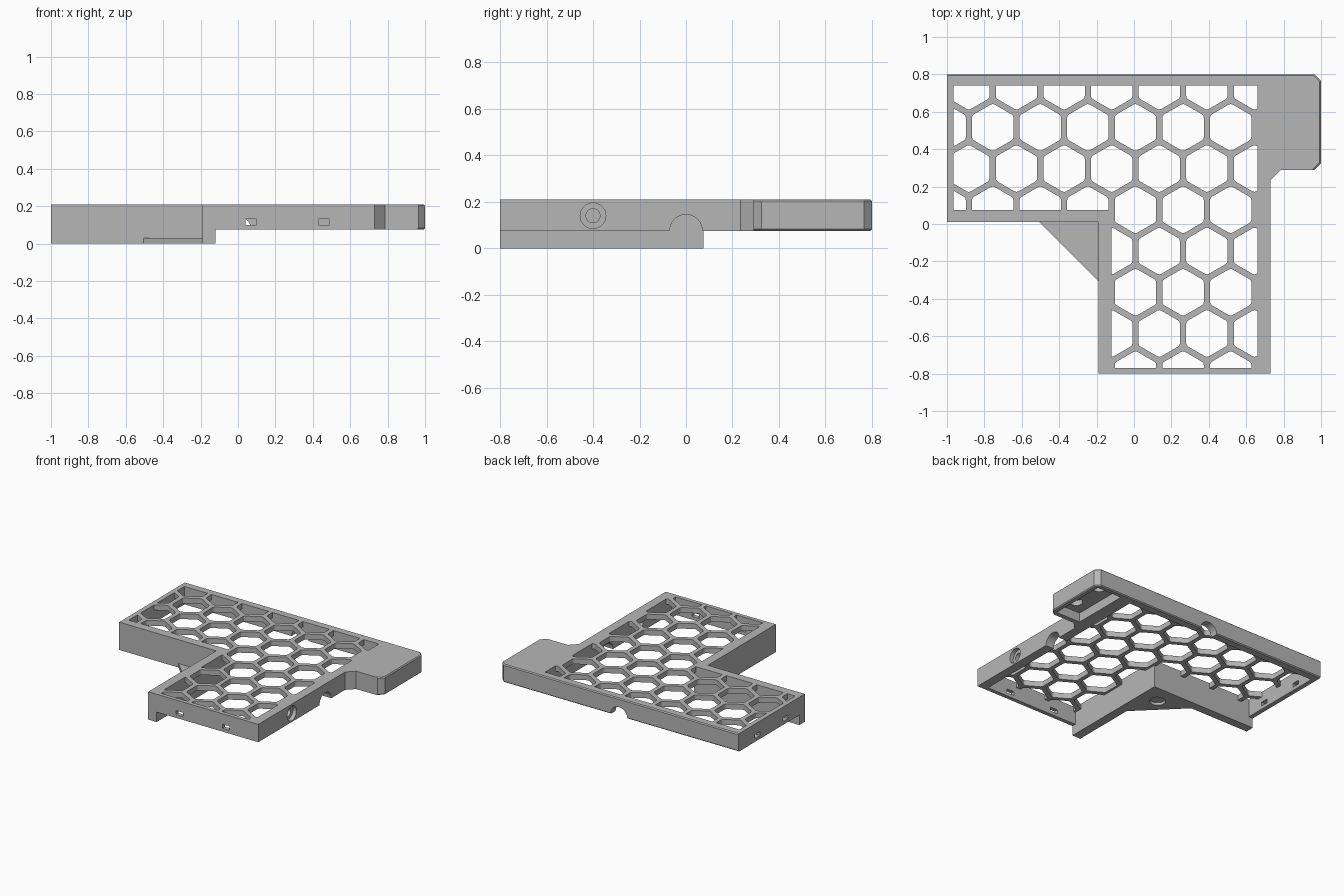
import bpy, bmesh, math
from mathutils import Matrix, Vector

if "Cube" in bpy.data.objects:
    bpy.data.objects.remove(bpy.data.objects["Cube"], do_unlink=True)

grey = bpy.data.materials.new("light grey")
grey.use_nodes = True
grey.diffuse_color = (0.47, 0.47, 0.47, 1)
grey.node_tree.nodes["Principled BSDF"].inputs["Base Color"].default_value = (0.47, 0.47, 0.47, 1)

TOP, RIM = 0.21, 0.075


def add_prism(bm, pts, z0, z1):
    base = [bm.verts.new((x, y, z0)) for x, y in pts]
    face = bm.faces.new(base)
    out = bmesh.ops.extrude_face_region(bm, geom=[face])
    verts = [g for g in out["geom"] if isinstance(g, bmesh.types.BMVert)]
    bmesh.ops.translate(bm, verts=verts, vec=(0, 0, z1 - z0))


def finish(name, bm):
    bmesh.ops.recalc_face_normals(bm, faces=bm.faces)
    mesh = bpy.data.meshes.new(name)
    bm.to_mesh(mesh)
    bm.free()
    mesh.materials.append(grey)
    obj = bpy.data.objects.new(name, mesh)
    bpy.context.collection.objects.link(obj)
    return obj


def prism(name, pts, z0, z1):
    bm = bmesh.new()
    add_prism(bm, pts, z0, z1)
    return finish(name, bm)


def rod(centre, axis, radius, length):
    bm = bmesh.new()
    turn = Vector(axis).to_track_quat('Z', 'Y').to_matrix().to_4x4()
    bmesh.ops.create_cone(bm, cap_ends=True, segments=48, radius1=radius, radius2=radius,
                          depth=length, matrix=Matrix.Translation(centre) @ turn)
    return finish("cutter", bm)


def block(x0, x1, y0, y1, z0, z1):
    return prism("cutter", [(x0, y0), (x1, y0), (x1, y1), (x0, y1)], z0, z1)


def cut(obj, cutter):
    cutter.hide_render = True
    mod = obj.modifiers.new("cut", 'BOOLEAN')
    mod.operation, mod.solver, mod.object = 'DIFFERENCE', 'EXACT', cutter
    bpy.context.view_layer.objects.active = obj
    bpy.ops.object.modifier_apply(modifier=mod.name)
    bpy.data.objects.remove(cutter, do_unlink=True)


def rounded_hexagon(cx, cy, radius, blend=0.1):
    corners = [Vector((cx + radius * math.sin(k * math.pi / 3),
                       cy + radius * math.cos(k * math.pi / 3))) for k in range(6)]
    pts = []
    for k, c in enumerate(corners):
        a, b = c.lerp(corners[k - 1], blend), c.lerp(corners[(k + 1) % 6], blend)
        pts += [a, (a + b) / 4 + c / 2, b]
    return pts


# Outer frame with the side tab
outline = [(-1, 0.8), (-1, 0.01), (-0.19, 0.01), (-0.19, -0.8), (0.73, -0.8), (0.73, 0.235),
           (0.785, 0.29), (0.965, 0.29), (1, 0.325), (1, 0.765), (0.965, 0.8)]
cavity = [(-0.965, 0.74), (-0.965, 0.075), (-0.12, 0.075), (-0.12, -0.77), (0.66, -0.77), (0.66, 0.74)]
bm = bmesh.new()
add_prism(bm, outline, RIM, TOP)
# Fine chamfer along the back and the tab
edges = [e for e in bm.edges if abs(e.verts[0].co.z - e.verts[1].co.z) < 0.01
         and all(v.co.y > 0.76 or v.co.x > 0.95 for v in e.verts)]
bmesh.ops.bevel(bm, geom=edges, offset=0.007, segments=1, affect='EDGES')
frame = finish("frame", bm)
cut(frame, prism("cutter", cavity, 0, 0.3))

# Cable arches in the right and back walls
cut(frame, rod((0.7, 0, RIM), (1, 0, 0), 0.07, 0.12))
cut(frame, rod((0, 0.77, RIM), (0, 1, 0), 0.07, 0.12))

# Counterbored side hole
cut(frame, rod((0.7, -0.4, 0.14), (1, 0, 0), 0.03, 0.12))
cut(frame, rod((0.73, -0.4, 0.14), (1, 0, 0), 0.055, 0.06))

# Slots in the two end walls
for x in (0.07, 0.46):
    cut(frame, block(x - 0.03, x + 0.03, -0.85, -0.75, 0.1, 0.13))
for y in (0.24, 0.575):
    cut(frame, block(-1.05, -0.95, y - 0.03, y + 0.03, 0.1, 0.13))

# Pocket and blind holes beneath the tab
cut(frame, block(0.76, 0.965, 0.325, 0.765, 0, 0.145))
for y in (0.425, 0.67):
    cut(frame, rod((0.875, y, 0.15), (0, 0, 1), 0.045, 0.07))

# Honeycomb panel
lattice = prism("honeycomb_panel", cavity, 0.17, TOP)
pitch, row_step = 0.2545, 0.2204
bm = bmesh.new()
for row in range(8):
    for col in range(-5, 4):
        x = 0.008 + pitch * (col + (0 if row % 2 else 0.5))
        y = 0.737 - row_step * row
        if y < 0 and x < -0.3:
            continue
        add_prism(bm, rounded_hexagon(x, y, 0.128), 0.1, 0.3)
cut(lattice, finish("cutter", bm))

# Deep skirt along the inner corner
prism("corner_skirt", [(-1, 0.01), (-0.19, 0.01), (-0.19, -0.8), (-0.12, -0.8),
                       (-0.12, 0.075), (-1, 0.075)], 0, RIM)

# Triangular gusset with a blind hole underneath
gusset = prism("gusset", [(-0.505, 0.01), (-0.19, -0.305), (-0.19, 0.01)], 0, 0.03)
cut(gusset, rod((-0.265, -0.065, 0), (0, 0, 1), 0.055, 0.04))

# Smooth the round holes, keep every edge sharp
for obj in bpy.context.selected_objects:
    obj.select_set(False)
for obj in (frame, gusset):
    obj.select_set(True)
bpy.context.view_layer.objects.active = frame
bpy.ops.object.shade_smooth_by_angle(angle=math.radians(25))
